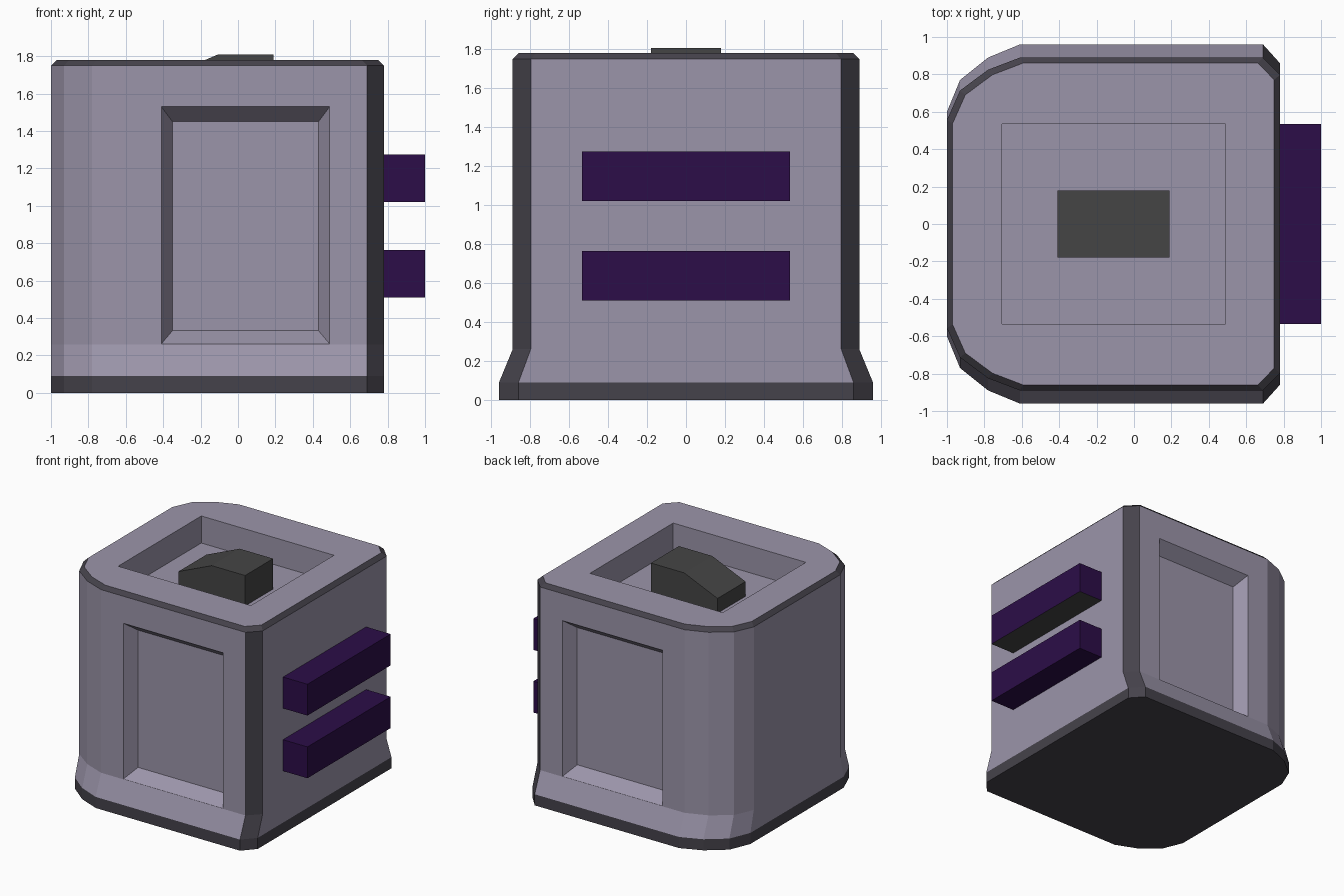
import bpy
import bmesh

if "Cube" in bpy.data.objects:
    bpy.data.objects.remove(bpy.data.objects["Cube"])


def material(name, rgb):
    m = bpy.data.materials.new(name)
    m.diffuse_color = (*rgb, 1)
    m.use_nodes = True
    m.node_tree.nodes["Principled BSDF"].inputs["Base Color"].default_value = m.diffuse_color
    return m


SHELL = material("shell", (0.33, 0.30, 0.40))
TRIM = material("dark_trim", (0.06, 0.055, 0.07))
PURPLE = material("purple", (0.025, 0.004, 0.065))
GREY = material("dark_grey", (0.06, 0.06, 0.06))


def loft(name, rings, mats, pick=lambda level, side: 0):
    """Closed solid through equal-length rings; pick chooses the wall material."""
    bm = bmesh.new()
    loops = [[bm.verts.new(p) for p in r] for r in rings]
    n = len(loops[0])
    for k, (a, b) in enumerate(zip(loops, loops[1:])):
        for i in range(n):
            j = (i + 1) % n
            bm.faces.new((a[i], a[j], b[j], b[i])).material_index = pick(k, i)
    bm.faces.new(loops[0][::-1]).material_index = pick(-1, 0)
    bm.faces.new(loops[-1]).material_index = pick(len(rings), 0)
    bmesh.ops.recalc_face_normals(bm, faces=bm.faces)
    me = bpy.data.meshes.new(name)
    bm.to_mesh(me)
    bm.free()
    for m in mats:
        me.materials.append(m)
    ob = bpy.data.objects.new(name, me)
    bpy.context.collection.objects.link(ob)
    return ob


def rect_y(x0, x1, z0, z1, y):
    return [(x0, y, z0), (x1, y, z0), (x1, y, z1), (x0, y, z1)]


def rect_z(x0, x1, y0, y1, z):
    return [(x0, y0, z), (x1, y0, z), (x1, y1, z), (x0, y1, z)]


# Housing: plan outline with rounded left corners and chamfered right corners
half = [(-1, -.60), (-.93, -.77), (-.78, -.89), (-.61, -.96), (.69, -.96), (.78, -.86)]
outline = half + [(x, -y) for x, y in reversed(half)]


def section(z, sy=1.0, sx=1.0):
    return [(-.11 + (x + .11) * sx, y * sy, z) for x, y in outline]


def housing_mat(level, side):
    # Dark underside, foot band, top bevel and right-hand corner chamfers
    return 1 if level in (-1, 0, 3) or (side in (4, 6) and level < 4) else 0


housing = loft("housing",
               [section(0), section(.09), section(.26, .927), section(1.75, .927),
                section(1.78, .896, .966)],
               [SHELL, TRIM], housing_mat)

# Recess cutters: tapered panels front and back, straight well on top
cutters = [loft("top_well_cutter",
                [rect_z(-.705, .49, -.535, .535, z) for z in (1.56, 1.9)], [SHELL])]
for s, label in ((-1, "front"), (1, "back")):
    cutters.append(loft(label + "_panel_cutter",
                        [rect_y(-.41, .49, .262, 1.53, s * 1.1),
                         rect_y(-.41, .49, .262, 1.53, s * .89),
                         rect_y(-.35, .43, .333, 1.45, s * .785)], [SHELL]))

bpy.context.view_layer.objects.active = housing
for c in cutters:
    c.hide_render = True
    mod = housing.modifiers.new(c.name, 'BOOLEAN')
    mod.operation = 'DIFFERENCE'
    mod.solver = 'EXACT'
    mod.object = c
    bpy.ops.object.modifier_apply(modifier=mod.name)
    bpy.data.objects.remove(c)

# Sloped block sitting in the top well
profile = [(-.41, 1.56), (.19, 1.56), (.19, 1.808), (-.11, 1.808), (-.41, 1.68)]
loft("top_block", [[(x, y, z) for x, z in profile] for y in (-.18, .18)], [GREY])

# Two side bars; the upper one has a grey underside
for name, z0, z1 in (("lower_bar", .51, .765), ("upper_bar", 1.02, 1.275)):
    under = 1 if name == "upper_bar" else 0
    loft(name, [rect_z(.78, 1, -.535, .535, z) for z in (z0, z1)], [PURPLE, GREY],
         lambda level, side, u=under: u if level == -1 else 0)
